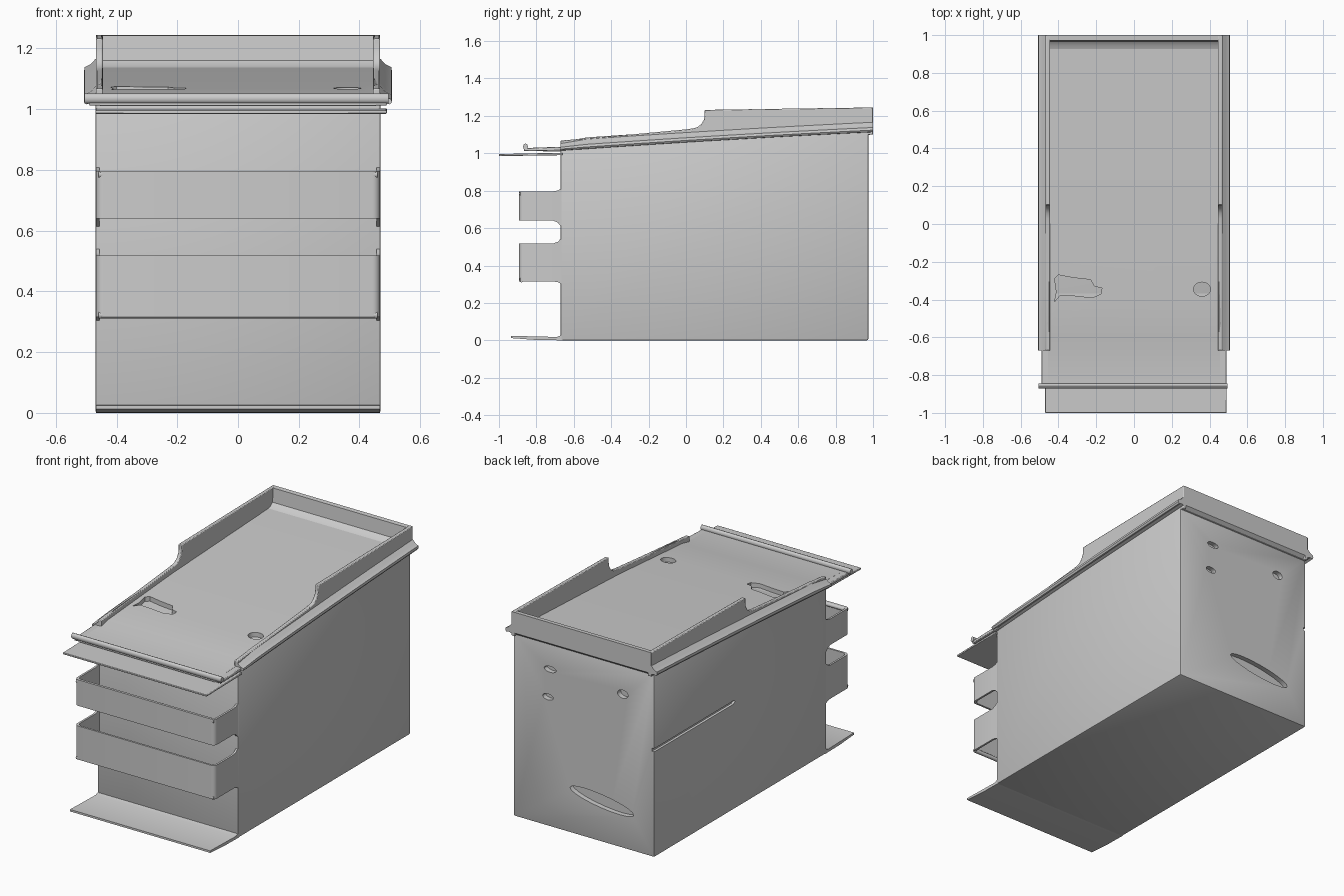
import bpy, bmesh, math
from mathutils import Vector

if "Cube" in bpy.data.objects:
    bpy.data.objects.remove(bpy.data.objects["Cube"])


def make(name, verts, faces, bevel=0.0, mirror=False, segs=2):
    me = bpy.data.meshes.new(name)
    bm = bmesh.new()
    vs = [bm.verts.new(v) for v in verts]
    for f in faces:
        bm.faces.new([vs[i] for i in f])
    bmesh.ops.recalc_face_normals(bm, faces=bm.faces)
    bm.to_mesh(me)
    bm.free()
    ob = bpy.data.objects.new(name, me)
    bpy.context.collection.objects.link(ob)
    if mirror:
        ob.modifiers.new("Mirror", 'MIRROR').use_bisect_axis[0] = False
    if bevel:
        b = ob.modifiers.new("Bevel", 'BEVEL')
        b.width, b.segments, b.limit_method = bevel, segs, 'ANGLE'
    return ob


def loft(name, rings, **kw):
    n = len(rings[0])
    verts = [v for r in rings for v in r]
    faces = [list(range(n)), list(range((len(rings) - 1) * n, len(rings) * n))]
    for k in range(len(rings) - 1):
        for i in range(n):
            j = (i + 1) % n
            faces.append([k * n + i, k * n + j, (k + 1) * n + j, (k + 1) * n + i])
    return make(name, verts, faces, **kw)


def along_x(name, yz, x0, x1, **kw):
    return loft(name, [[(x, y, z) for y, z in yz] for x in (x0, x1)], **kw)


def cut(target, name, outline, direction):
    """Cut a recess: outline of 3D points swept along direction."""
    d = Vector(direction)
    c = loft(name, [outline, [tuple(Vector(p) + d) for p in outline]])
    c.hide_render = True
    m = target.modifiers.new(name, 'BOOLEAN')
    m.operation, m.object, m.solver = 'DIFFERENCE', c, 'EXACT'
    bpy.context.view_layer.objects.active = target
    for mod in [q.name for q in target.modifiers]:
        bpy.ops.object.modifier_apply(modifier=mod)
    bpy.data.objects.remove(c)


def oval(cx, cy, rx, ry, tilt=0.0, n=20):
    out = []
    for i in range(n):
        a = 2 * math.pi * i / n
        u, v = rx * math.cos(a), ry * math.sin(a)
        out.append((cx + u * math.cos(tilt) - v * math.sin(tilt),
                    cy + u * math.sin(tilt) + v * math.cos(tilt)))
    return out


def base(y):
    """Height of the seam where the lid meets the body."""
    t = (y + 0.67) / 1.67
    return 1.02 + 0.12 * t - 0.02 * t * t


stations = [-0.67 + 1.67 * i / 12 for i in range(13)]

# Closed cabinet body with sloping top
body = along_x("body", [(-0.67, 0), (0.975, 0), (0.975, 1.11), (0.1, base(0.1)), (-0.67, 1.02)],
               -0.47, 0.47, bevel=0.008)

# Recesses in the back panel
for i, (x, z, rx, rz, t) in enumerate([(0.225, 0.95, 0.04, 0.018, 0), (0.24, 0.78, 0.035, 0.018, 0),
                                       (-0.26, 0.93, 0.035, 0.025, 0), (-0.12, 0.245, 0.215, 0.04, 0.13)]):
    cut(body, f"back_recess_{i}", [(u, 0.945, v) for u, v in oval(x, z, rx, rz, t)], (0, 0.1, 0))

# Long groove on the left side
cut(body, "side_groove", [(-0.455, 1.0, 0.637), (-0.455, 0.22, 0.637), (-0.455, 0.2, 0.647),
                          (-0.455, 0.22, 0.657), (-0.455, 1.0, 0.657)], (-0.1, 0, 0))

# Sloping tray floor, with front overhang
floor = along_x("tray_floor", [(-0.865, 1.012), (-0.67, 1.01), (0.98, 1.1), (0.98, 1.14), (0.0, 1.095),
                               (-0.6, 1.05), (-0.67, 1.035), (-0.865, 1.028)], -0.455, 0.455)
slot = [(-0.42, -0.41), (-0.41, -0.36), (-0.42, -0.29), (-0.40, -0.27), (-0.32, -0.285), (-0.23, -0.295),
        (-0.21, -0.33), (-0.17, -0.34), (-0.175, -0.37), (-0.22, -0.39), (-0.31, -0.38), (-0.39, -0.375)]
cut(floor, "tray_slot", [(x, y, 1.04) for x, y in slot], (0, 0, 0.2))
cut(floor, "tray_hole", [(x, y, 1.04) for x, y in oval(0.36, -0.345, 0.045, 0.037)], (0, 0, 0.2))

# Front overhang plate, rolled edge and lower ledge
loft("front_overhang", [[(x, -0.865, 1.012), (x, -0.64, 1.015), (x, -0.64, 1.035), (x, -0.865, 1.028)]
                        for x in (-0.49, 0.49)], bevel=0.004)
along_x("front_rolled_edge", [(-0.858 + u, 1.035 + v) for u, v in oval(0, 0, 0.013, 0.017, n=12)], -0.505, 0.495)
along_x("front_ledge", [(-1.0, 0.985), (-0.66, 0.99), (-0.66, 1.003), (-1.0, 0.996)], -0.47, 0.49, bevel=0.003)

# Side walls of the tray: low at the front, stepping up through a curve
top = [(-0.67, 1.068), (-0.3, 1.1), (0.0, 1.128)]
top += [(0.03 + 0.07 * math.sin(a), 1.205 - 0.073 * math.cos(a)) for a in (0, 0.4, 0.8, 1.2, 1.57)]
top += [(0.1, 1.232), (0.5, 1.238), (1.0, 1.245)]
along_x("tray_side_wall", [(y, base(y) - 0.02) for y in (-0.67, -0.2, 0.3, 1.0)][::-1] + top,
        0.445, 0.468, bevel=0.004, mirror=True)

# Flared lip along each side
lip = [(0.45, 0.055), (0.47, 0.045), (0.485, 0.028), (0.505, 0.018), (0.507, 0.004), (0.5, -0.006),
       (0.485, 0.0), (0.465, -0.008), (0.45, -0.008)]
loft("side_lip", [[(x, y, base(y) + dz * (0.7 if y < -0.6 else 1)) for x, dz in lip] for y in stations], mirror=True)

# Back wall of the tray with a cove at its foot
along_x("tray_back_wall", [(0.965, 1.09), (1.0, 1.12), (1.0, 1.245), (0.972, 1.243), (0.965, 1.16),
                           (0.945, 1.143), (0.91, 1.133), (0.91, 1.1)], -0.465, 0.465)


# Hollow front bands wrapping round from side to side
def band(name, z0, z1, flare_up, flare_down):
    w, yf, yb, r, t = 0.468, -0.892, -0.66, 0.025, 0.012
    path = [(w, yb, 1), (w, -0.675, 0.8), (w, -0.685, 0.35), (w, -0.71, 0)]
    path += [(w - r + r * math.cos(a), yf + r - r * math.sin(a), 0) for a in (0, 0.4, 0.8, 1.2, 1.57)]
    path += [(-x, y, f) for x, y, f in reversed(path)]
    rings = []
    for x, y, f in path:
        s = (w - t) / w
        yi = max(y, yf + t) if y > yf + r else y + t
        a, b = z1 + f * flare_up, z0 - f * flare_down
        rings.append([(x, y, b), (x * s, yi, b), (x * s, yi, a), (x, y, a)])
    loft(name, rings)


band("upper_band", 0.64, 0.797, 0.012, 0.03)
band("lower_band", 0.315, 0.518, 0.025, 0.012)

# Rolled edges of the bands
for n, z in (("upper_band_edge", 0.785), ("lower_band_edge", 0.322)):
    along_x(n, [(-0.88 + u, z + v) for u, v in oval(0, 0, 0.012, 0.012, n=12)], -0.46, 0.46)

# Bottom flap
along_x("bottom_flap", [(-0.935, 0.012), (-0.8, 0.002), (-0.66, 0), (-0.66, 0.03), (-0.69, 0.018),
                        (-0.935, 0.024)], -0.468, 0.468)

for ob in bpy.context.scene.objects:
    ob.select_set(True)
bpy.context.view_layer.objects.active = body
bpy.ops.object.shade_smooth_by_angle(angle=math.radians(35))
